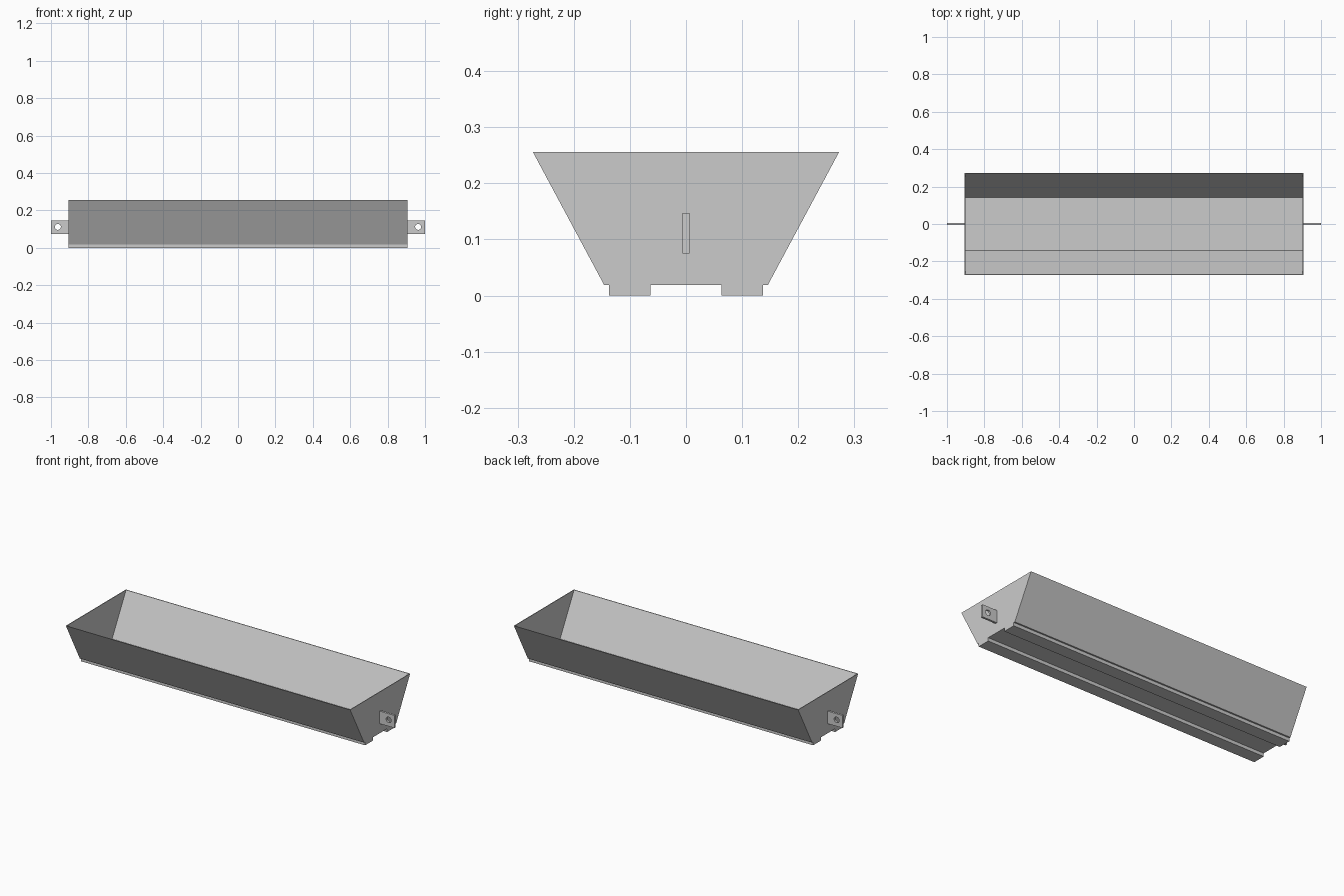
import bpy
import bmesh
import math

cube = bpy.data.objects.get("Cube")
if cube:
    bpy.data.objects.remove(cube, do_unlink=True)

HALF_LEN = 0.905
HEIGHT = 0.256
FLOOR = 0.019
WALL = 0.004

grey = bpy.data.materials.new("plain grey")
grey.use_nodes = True
grey.diffuse_color = (0.6, 0.6, 0.6, 1)
grey.node_tree.nodes["Principled BSDF"].inputs["Base Color"].default_value = grey.diffuse_color


def add_object(name, bm):
    bmesh.ops.recalc_face_normals(bm, faces=bm.faces)
    mesh = bpy.data.meshes.new(name)
    bm.to_mesh(mesh)
    bm.free()
    mesh.materials.append(grey)
    obj = bpy.data.objects.new(name, mesh)
    bpy.context.collection.objects.link(obj)
    return obj


def box(name, low, high):
    bm = bmesh.new()
    bmesh.ops.create_cube(bm, size=1)
    for v in bm.verts:
        v.co = [a + (b - a) * (c + 0.5) for a, b, c in zip(low, high, v.co)]
    return add_object(name, bm)


# Open trough: rings run up the outside, over the rim and down the inside
bm = bmesh.new()
inner_x = HALF_LEN - WALL
levels = [(HALF_LEN, 0.146, FLOOR), (HALF_LEN, 0.273, HEIGHT),
          (inner_x, 0.269, HEIGHT), (inner_x, 0.142, FLOOR + WALL)]
rings = [[bm.verts.new((sx * x, sy * y, z))
          for sx, sy in ((-1, -1), (1, -1), (1, 1), (-1, 1))]
         for x, y, z in levels]
for lower, upper in zip(rings, rings[1:]):
    for i in range(4):
        j = (i + 1) % 4
        bm.faces.new((lower[i], lower[j], upper[j], upper[i]))
bm.faces.new(rings[0])
bm.faces.new(rings[-1])
add_object("trough", bm)

# Two long runners under the floor
for side, y in (("front", -0.1), ("back", 0.1)):
    box(side + "_runner", (-HALF_LEN, y - 0.037, 0), (HALF_LEN, y + 0.037, FLOOR))

# Hanging tab with a round hole at each end
for side, s in (("left", 1), ("right", -1)):
    ends = sorted((s * HALF_LEN, s))
    tab = box(side + "_tab", (ends[0], -0.006, 0.075), (ends[1], 0.006, 0.147))
    bpy.ops.mesh.primitive_cylinder_add(vertices=32, radius=0.016, depth=0.1,
                                        location=(s * 0.963, 0, 0.112),
                                        rotation=(math.pi / 2, 0, 0))
    cutter = bpy.context.object
    cutter.name = side + "_hole_cutter"
    cutter.hide_render = True
    hole = tab.modifiers.new("hole", "BOOLEAN")
    hole.operation = "DIFFERENCE"
    hole.solver = "EXACT"
    hole.object = cutter
    bpy.context.view_layer.objects.active = tab
    bpy.ops.object.modifier_apply(modifier=hole.name)
    bpy.data.objects.remove(cutter, do_unlink=True)
